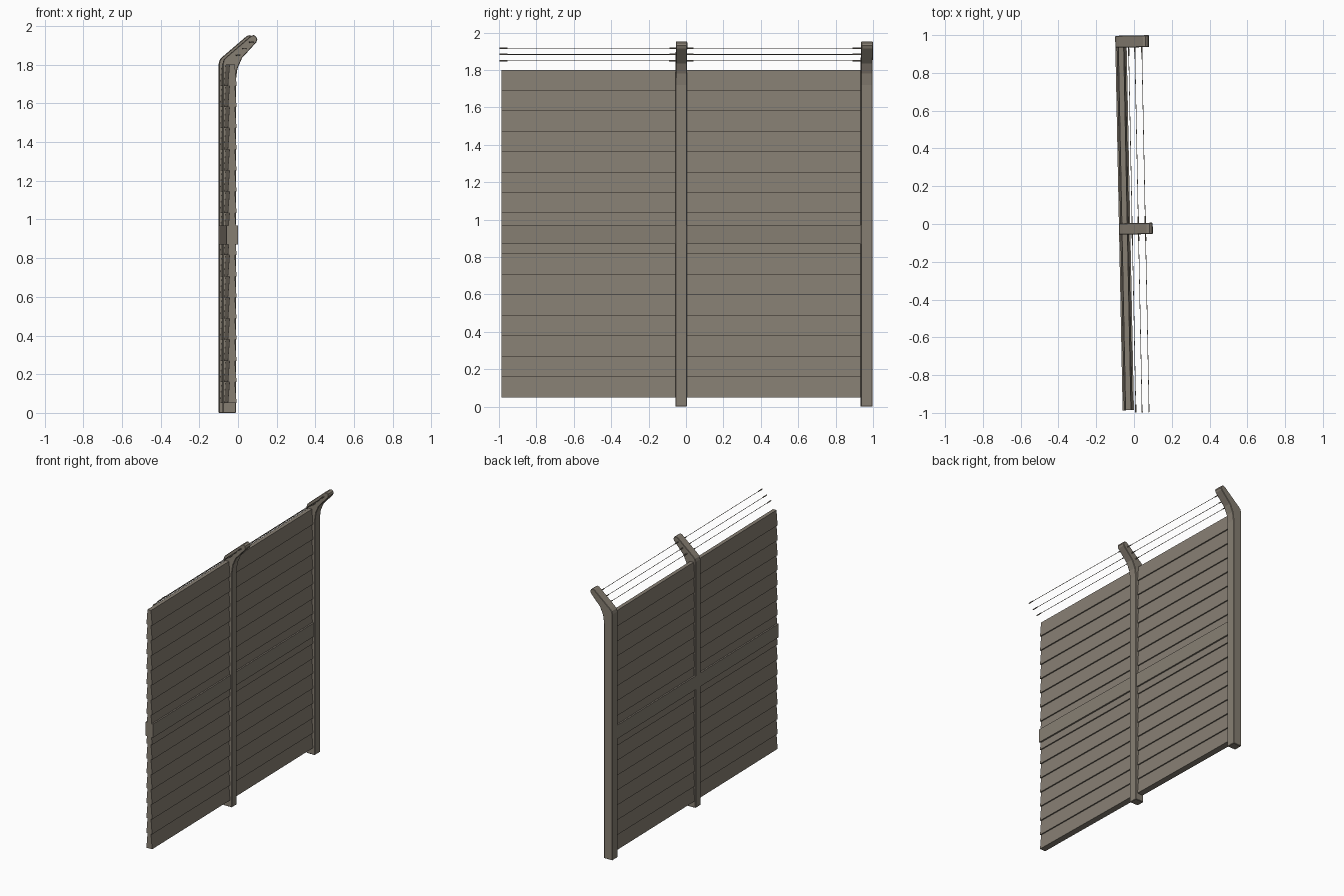
import bpy, bmesh, math
from mathutils import Matrix

if "Cube" in bpy.data.objects:
    bpy.data.objects.remove(bpy.data.objects["Cube"])

# One weathered colour for the whole fence
mat = bpy.data.materials.new("weathered grey brown")
mat.diffuse_color = (0.24, 0.21, 0.17, 1)
mat.use_nodes = True
mat.node_tree.nodes["Principled BSDF"].inputs["Base Color"].default_value = mat.diffuse_color
TURN = Matrix.Rotation(0.02, 4, 'Z')   # the fence line runs slightly askew


def extrude_profile(name, profile, y0, y1):
    """Extrude an (x, z) outline along y."""
    bm = bmesh.new()
    face = bm.faces.new([bm.verts.new((x, y0, z)) for x, z in profile])
    geo = bmesh.ops.extrude_face_region(bm, geom=[face])["geom"]
    moved = [v for v in geo if isinstance(v, bmesh.types.BMVert)]
    bmesh.ops.translate(bm, verts=moved, vec=(0, y1 - y0, 0))
    bmesh.ops.recalc_face_normals(bm, faces=bm.faces)
    return finish(name, bm)


def finish(name, bm):
    bm.transform(TURN)
    me = bpy.data.meshes.new(name)
    bm.to_mesh(me)
    bm.free()
    me.materials.append(mat)
    ob = bpy.data.objects.new(name, me)
    bpy.context.collection.objects.link(ob)
    return ob


def rod(name, x, z, y0, y1, r):
    bm = bmesh.new()
    m = Matrix.Translation((x, (y0 + y1) / 2, z)) @ Matrix.Rotation(math.pi / 2, 4, 'X')
    bmesh.ops.create_cone(bm, cap_ends=True, segments=6, radius1=r, radius2=r,
                          depth=y1 - y0, matrix=m)
    return finish(name, bm)


# Posts with a cranked, rounded arm
post = [(-0.08, 0), (-0.012, 0), (-0.012, 1.72), (-0.004, 1.78), (0.02, 1.835),
        (0.093, 1.915), (0.099, 1.93), (0.094, 1.944), (0.081, 1.953),
        (0.066, 1.949), (-0.06, 1.841), (-0.074, 1.826), (-0.08, 1.805)]
for label, y0, y1 in (("middle_post", -0.055, 0.005), ("end_post", 0.935, 0.998)):
    p = extrude_profile(label, post, y0, y1)
    bev = p.modifiers.new("soft_edges", 'BEVEL')
    bev.width = 0.003
    bev.segments = 1
    bev.limit_method = 'ANGLE'
    bev.angle_limit = math.radians(60)

# Lapped boards and a middle rail in each bay
CX, N, Z0, Z1 = -0.05, 16, 0.05, 1.80
h = (Z1 - Z0) / N
right = []
for i in range(N):
    right += [(0.023, Z0 + i * h), (0.014, Z0 + (i + 1) * h)]
boards = [(CX + x, z) for x, z in right] + [(CX - x, z) for x, z in reversed(right)]
rail = [(CX - 0.03, 0.87), (CX + 0.03, 0.87), (CX + 0.03, 0.97), (CX - 0.03, 0.97)]
for side, y0, y1 in (("front", -0.985, -0.05), ("back", 0.0, 0.94)):
    extrude_profile(side + "_boards", boards, y0, y1)
    extrude_profile(side + "_rail", rail, y0, y1)

# Three wires with thicker twisted ends at the posts
for i, (x, z) in enumerate(((-0.01, 1.85), (0.023, 1.883), (0.06, 1.917))):
    rod(f"wire_{i}", x, z, -0.998, 0.95, 0.0018)
    for j, (y0, y1) in enumerate(((-0.998, -0.955), (-0.09, 0.04), (0.89, 0.95))):
        rod(f"wire_wrap_{i}_{j}", x, z, y0, y1, 0.004)
